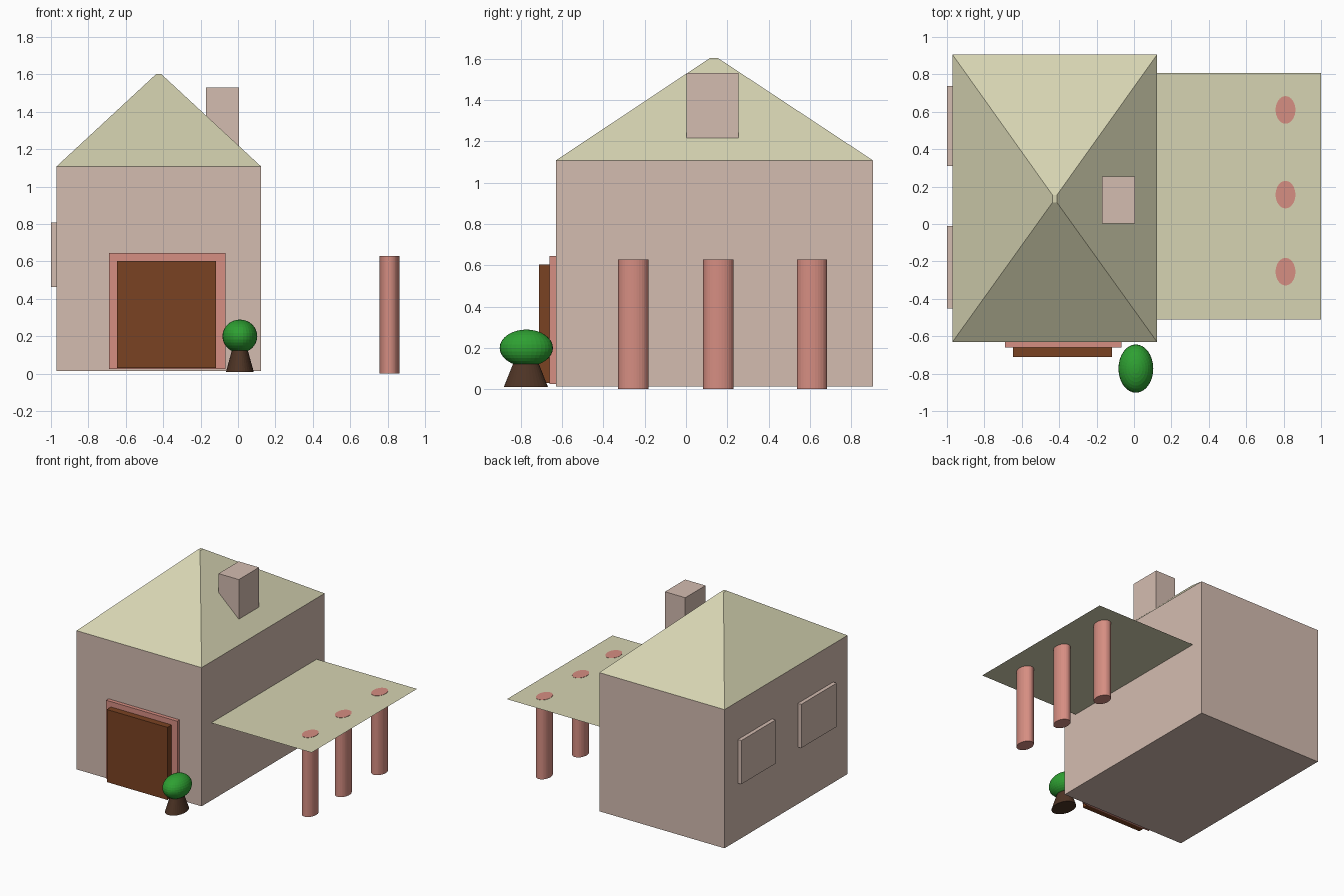
import bpy, bmesh
from mathutils import Matrix, Vector

if "Cube" in bpy.data.objects:
    bpy.data.objects.remove(bpy.data.objects["Cube"])


def material(name, rgb):
    """Flat material from an 8-bit sRGB colour."""
    lin = [((c / 255 + 0.055) / 1.055) ** 2.4 for c in rgb]
    m = bpy.data.materials.new(name)
    m.diffuse_color = (*lin, 1)
    m.use_nodes = True
    m.node_tree.nodes["Principled BSDF"].inputs["Base Color"].default_value = m.diffuse_color
    return m


WALL = material("beige_wall", (212, 188, 176))
ROOF = material("pale_straw", (214, 212, 178))
PINK = material("dusty_pink", (214, 142, 130))
DOOR = material("door_brown", (122, 66, 34))
LEAF = material("leaf_green", (46, 160, 50))
BARK = material("bark_brown", (78, 52, 37))


def finish(name, bm, mat):
    bmesh.ops.recalc_face_normals(bm, faces=bm.faces[:])
    mesh = bpy.data.meshes.new(name)
    bm.to_mesh(mesh)
    bm.free()
    mesh.materials.append(mat)
    ob = bpy.data.objects.new(name, mesh)
    bpy.context.collection.objects.link(ob)
    return ob


def box(name, lo, hi, mat, top=None):
    """Box between two corners; top = (x0, x1, y0, y1) tapers the upper face."""
    bm = bmesh.new()
    bmesh.ops.create_cube(bm, size=1)
    for v in bm.verts:
        up = [c > 0 for c in v.co]
        v.co = Vector([hi[i] if up[i] else lo[i] for i in range(3)])
        if top and up[2]:
            v.co.x, v.co.y = top[up[0]], top[2 + up[1]]
    return finish(name, bm, mat)


def cone(name, x, y, z0, z1, r0, r1, stretch, mat):
    """Upright cylinder or cone, stretched along y."""
    bm = bmesh.new()
    bmesh.ops.create_cone(bm, cap_ends=True, segments=32, radius1=r0, radius2=r1, depth=z1 - z0)
    bmesh.ops.transform(bm, verts=bm.verts, matrix=Matrix.Translation((x, y, (z0 + z1) / 2))
                        @ Matrix.Diagonal((1, stretch, 1, 1)))
    return finish(name, bm, mat)


# House body, hipped roof, chimney
box("house_body", (-0.97, -0.63, 0.013), (0.123, 0.905, 1.108), WALL)
box("hip_roof", (-0.97, -0.63, 1.108), (0.123, 0.905, 1.603), ROOF,
    top=(-0.436, -0.412, 0.115, 0.155))
box("chimney", (-0.172, 0.003, 1.13), (0.005, 0.255, 1.53), WALL)

# Front door and its surround
box("door_surround", (-0.69, -0.66, 0.025), (-0.068, -0.62, 0.645), PINK)
box("door", (-0.648, -0.712, 0.03), (-0.118, -0.655, 0.603), DOOR)

# Two window panels on the left wall
for i, (y0, y1) in enumerate(((-0.452, -0.01), (0.31, 0.738))):
    box(f"left_window_{i + 1}", (-1.0, y0, 0.463), (-0.96, y1, 0.808), WALL)

# Side canopy: a single sheet carried by three oval pillars
bm = bmesh.new()
bm.faces.new([bm.verts.new((x, y, 0.626)) for x, y in
              ((0.11, -0.51), (1.0, -0.51), (1.0, 0.806), (0.11, 0.806))])
finish("canopy", bm, ROOF)
for i, y in enumerate((-0.255, 0.157, 0.61)):
    cone(f"canopy_pillar_{i + 1}", 0.81, y, 0.0, 0.628, 0.053, 0.053, 1.39, PINK)

# Small round tree beside the door
cone("tree_trunk", 0.01, -0.775, 0.01, 0.2, 0.074, 0.022, 1.45, BARK)
bm = bmesh.new()
bmesh.ops.create_uvsphere(bm, u_segments=32, v_segments=16, radius=1)
bmesh.ops.transform(bm, verts=bm.verts, matrix=Matrix.Translation((0.01, -0.773, 0.2))
                    @ Matrix.Diagonal((0.093, 0.129, 0.089, 1)))
finish("tree_crown", bm, LEAF)
